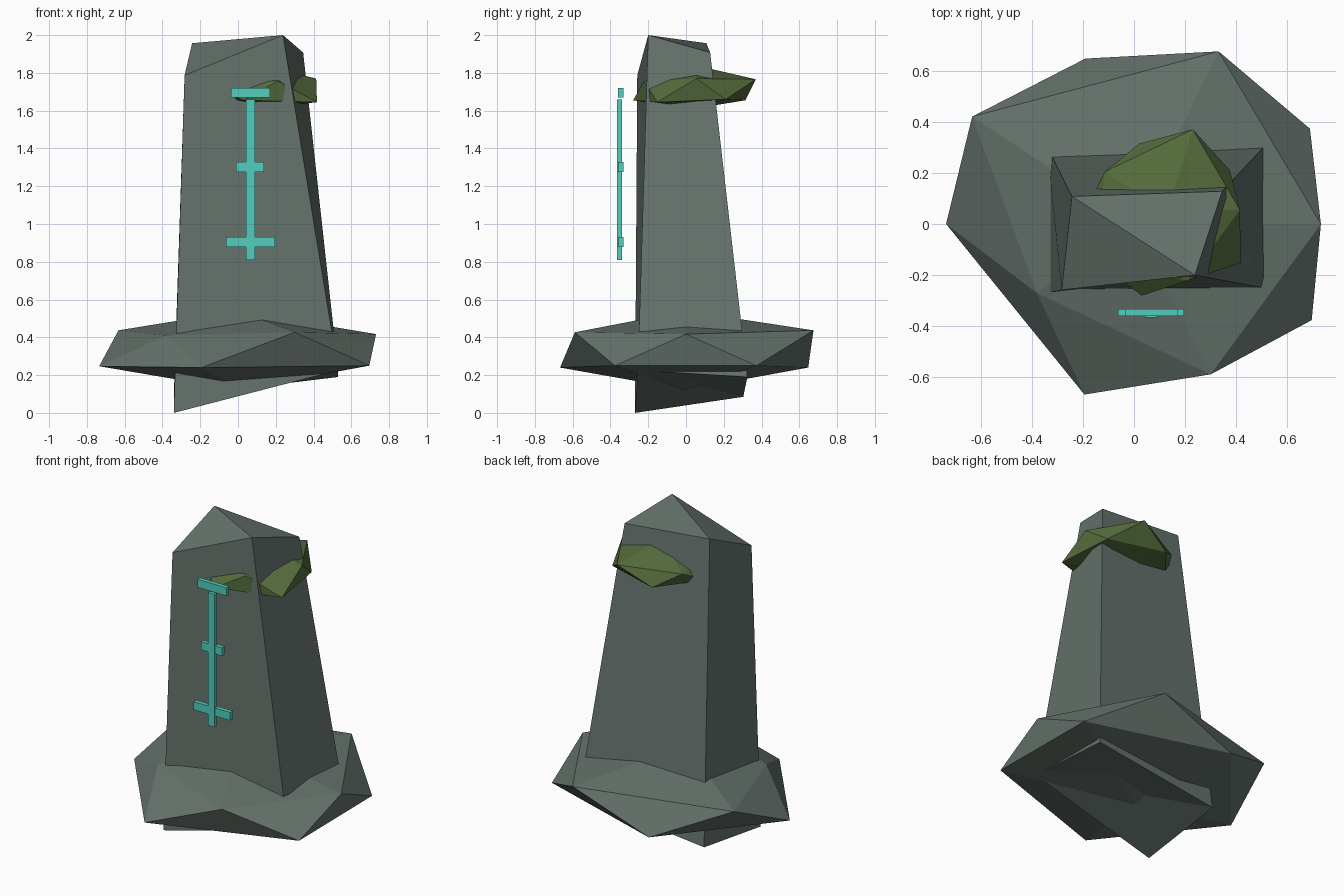
import bpy, bmesh

if "Cube" in bpy.data.objects:
    bpy.data.objects.remove(bpy.data.objects["Cube"])


def material(name, rgb):
    m = bpy.data.materials.new(name)
    m.diffuse_color = (*rgb, 1)
    m.use_nodes = True
    m.node_tree.nodes["Principled BSDF"].inputs["Base Color"].default_value = m.diffuse_color
    return m


stone = material("grey_green_stone", (0.133, 0.171, 0.152))
moss_green = material("moss_green", (0.092, 0.150, 0.047))
teal = material("glowing_teal", (0.085, 0.62, 0.52))


def finish(bm, name, mat):
    bmesh.ops.recalc_face_normals(bm, faces=bm.faces)
    me = bpy.data.meshes.new(name)
    bm.to_mesh(me)
    bm.free()
    me.materials.append(mat)
    ob = bpy.data.objects.new(name, me)
    bpy.context.collection.objects.link(ob)
    return ob


def rock(name, mat, bottom, lower, upper, top):
    """Irregular 20-sided rock: two poles and two staggered rings of five."""
    bm = bmesh.new()
    b, t = bm.verts.new(bottom), bm.verts.new(top)
    lo = [bm.verts.new(p) for p in lower]
    up = [bm.verts.new(p) for p in upper]
    for i in range(5):
        j = (i + 1) % 5
        bm.faces.new((b, lo[j], lo[i]))
        bm.faces.new((lo[i], lo[j], up[i]))
        bm.faces.new((lo[j], up[j], up[i]))
        bm.faces.new((t, up[i], up[j]))
    return finish(bm, name, mat)


# Standing stone: tapered, skewed block with slanted ends
bm = bmesh.new()
bot = [bm.verts.new(p) for p in ((-0.34, -0.27, 0.0), (0.53, -0.255, 0.225),
                                 (0.53, 0.325, 0.19), (-0.34, 0.303, 0.085))]
top = [bm.verts.new(p) for p in ((-0.283, -0.258, 1.787), (0.238, -0.20, 2.0),
                                 (0.345, 0.128, 1.908), (-0.243, 0.108, 1.957))]
for i in range(4):
    j = (i + 1) % 4
    bm.faces.new((bot[i], bot[j], top[j], top[i]))
bm.faces.new((top[0], top[1], top[3]))
bm.faces.new((top[1], top[2], top[3]))
bm.faces.new((bot[0], bot[1], bot[3]))
bm.faces.new((bot[1], bot[2], bot[3]))
finish(bm, "standing_stone", stone)

# Base boulder
rock("base_boulder", stone, (0, 0, 0.122),
     [(0.695, -0.376, 0.25), (0.688, 0.373, 0.25), (-0.19, 0.647, 0.24),
      (-0.735, 0, 0.247), (-0.194, -0.667, 0.24)],
     [(0.731, 0, 0.417), (0.331, 0.675, 0.437), (-0.633, 0.42, 0.437),
      (-0.38, -0.27, 0.41), (0.30, -0.588, 0.427)],
     (0, 0, 0.54))

# Moss clump wrapped around the upper stone
rock("moss_clump", moss_green, (0.13, 0.04, 1.61),
     [(0.418, -0.152, 1.645), (0.375, 0.21, 1.66), (0.02, 0.314, 1.655),
      (-0.19, 0.05, 1.66), (0.03, -0.28, 1.655)],
     [(0.414, 0.055, 1.77), (0.23, 0.37, 1.766), (-0.115, 0.204, 1.735),
      (-0.15, -0.14, 1.74), (0.21, -0.222, 1.757)],
     (0.13, 0.05, 1.84))


# Floating rune strokes
def bar(name, x0, x1, y0, y1, z0, z1):
    bm = bmesh.new()
    bmesh.ops.create_cube(bm, size=1)
    for v in bm.verts:
        v.co = (x1 if v.co.x > 0 else x0, y1 if v.co.y > 0 else y0,
                z1 if v.co.z > 0 else z0)
    finish(bm, name, teal)


bar("rune_upright", 0.043, 0.09, -0.365, -0.34, 0.81, 1.66)
for name, x0, x1, z in (("rune_top_bar", -0.036, 0.17, 1.695),
                        ("rune_middle_bar", -0.01, 0.138, 1.302),
                        ("rune_bottom_bar", -0.063, 0.196, 0.905)):
    bar(name, x0, x1, -0.359, -0.332, z - 0.026, z + 0.026)
